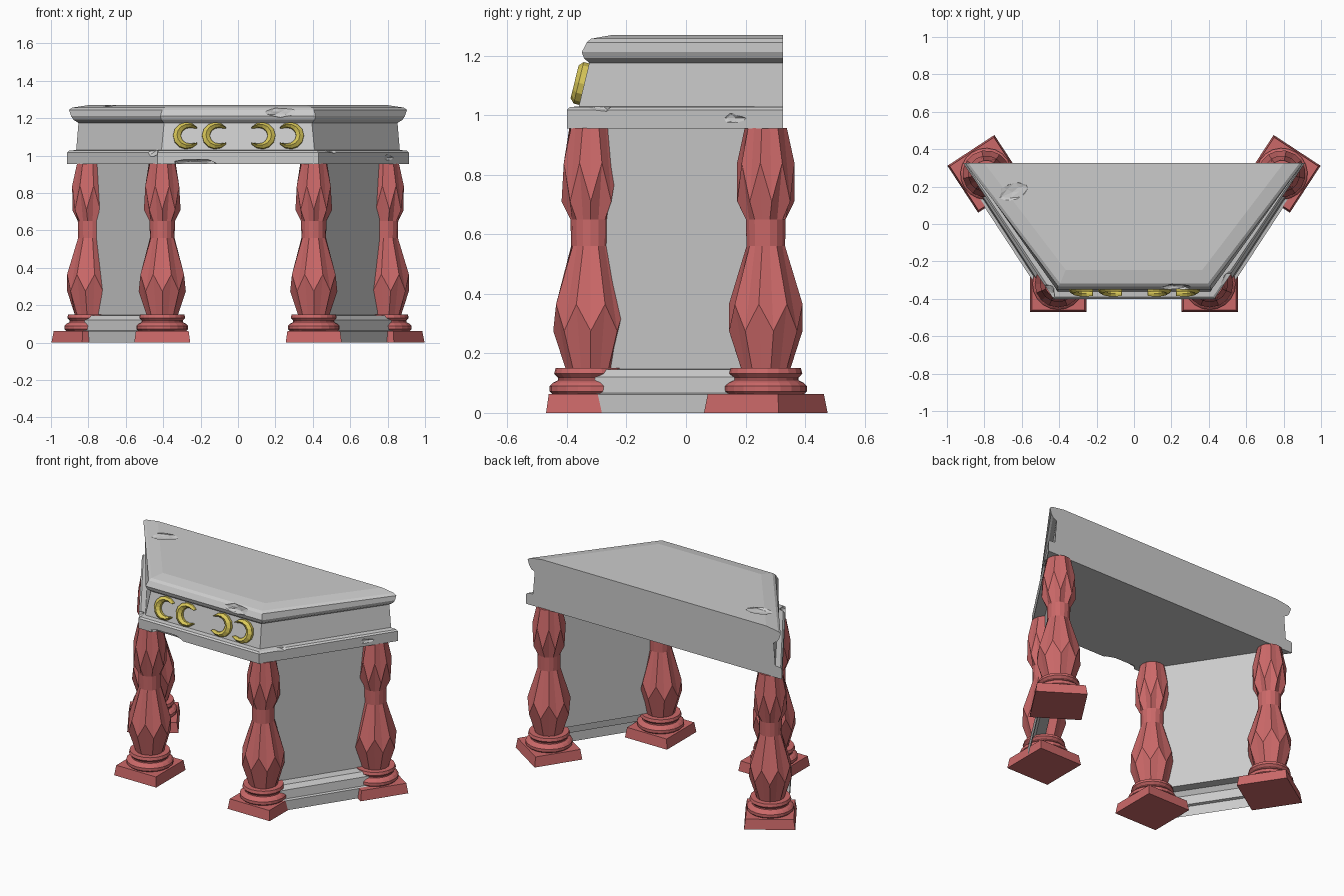
import bpy, bmesh, math, random
from mathutils import Vector, Matrix

if "Cube" in bpy.data.objects:
    bpy.data.objects.remove(bpy.data.objects["Cube"])

random.seed(4)


def material(name, rgb):
    m = bpy.data.materials.new(name)
    m.diffuse_color = (*rgb, 1)
    m.use_nodes = True
    m.node_tree.nodes["Principled BSDF"].inputs["Base Color"].default_value = m.diffuse_color
    return m


RED = material("red_stone", (0.6, 0.14, 0.14))
GOLD = material("gold", (0.7, 0.58, 0.1))


def add_object(name, bm, mat=None):
    bmesh.ops.recalc_face_normals(bm, faces=bm.faces)
    me = bpy.data.meshes.new(name)
    bm.to_mesh(me)
    bm.free()
    if mat:
        me.materials.append(mat)
    ob = bpy.data.objects.new(name, me)
    bpy.context.collection.objects.link(ob)
    return ob


def loft(bm, rings, closed=True, caps=True):
    """Bridge rings of equal point count."""
    vs = [[bm.verts.new(p) for p in r] for r in rings]
    n = len(vs[0])
    for a, b in zip(vs, vs[1:]):
        for i in range(n if closed else n - 1):
            j = (i + 1) % n
            bm.faces.new((a[i], a[j], b[j], b[i]))
    if caps:
        bm.faces.new(vs[0])
        bm.faces.new(vs[-1])


def circle(z, r, n=16, zig=0.0):
    """Ring whose alternate points drop or rise, giving diamond facets."""
    return [(r * math.cos(math.tau * i / n), r * math.sin(math.tau * i / n),
             z + (zig if i % 2 else -zig)) for i in range(n)]


# Entablature: trapezoid rings (z, front corner x, front y, back corner x)
BACK = 0.325
profile = [(0.955, 0.43, -0.40, 0.913), (1.018, 0.43, -0.40, 0.913),
           (1.027, 0.422, -0.39, 0.903), (1.03, 0.409, -0.36, 0.865),
           (1.175, 0.395, -0.325, 0.853), (1.192, 0.41, -0.343, 0.88),
           (1.212, 0.415, -0.35, 0.893), (1.245, 0.405, -0.333, 0.903),
           (1.257, 0.395, -0.318, 0.885), (1.27, 0.365, -0.245, 0.80)]
bm = bmesh.new()
loft(bm, [[(-c, f, z), (c, f, z), (b, BACK, z), (-b, BACK, z)] for z, c, f, b in profile])
canopy = add_object("canopy_slab", bm)

# Chipped stone: rough lumps cut from the slab (centre, radii, turn)
chips = [((-0.24, -0.41, 0.955), (0.12, 0.05, 0.028), 0),
         ((0.23, -0.345, 1.235), (0.10, 0.025, 0.03), 0),
         ((-0.47, -0.37, 1.02), (0.06, 0.05, 0.03), -0.5),
         ((0.51, -0.30, 1.03), (0.07, 0.035, 0.018), 0.98),
         ((0.815, 0.155, 0.99), (0.055, 0.02, 0.025), 0.98),
         ((-0.65, 0.17, 1.272), (0.11, 0.045, 0.014), 0.4)]
bm = bmesh.new()
for c, r, a in chips:
    m = Matrix.Translation(c) @ Matrix.Rotation(a, 4, 'Z') @ Matrix.Diagonal((*r, 1))
    lump = bmesh.ops.create_icosphere(bm, subdivisions=2, radius=1, matrix=m)["verts"]
    for v in lump:
        v.co = Vector(c) + (v.co - Vector(c)) * random.uniform(0.75, 1.2)
cutter = add_object("chip_cutter", bm)
cutter.hide_render = True
mod = canopy.modifiers.new("chips", 'BOOLEAN')
mod.object, mod.operation, mod.solver = cutter, 'DIFFERENCE', 'EXACT'
dg = bpy.context.evaluated_depsgraph_get()
carved = bpy.data.meshes.new_from_object(canopy.evaluated_get(dg))
canopy.modifiers.clear()
canopy.data = carved
bpy.data.objects.remove(cutter)

# Columns: square plinth, turned base, faceted shaft
bm = bmesh.new()
loft(bm, [[(s * x, s * y, z) for x, y in ((-1, -1), (1, -1), (1, 1), (-1, 1))]
          for z, s in ((0, 0.15), (0.063, 0.141))])
loft(bm, [circle(z, r, 20) for z, r in
          ((0.06, 0.125), (0.072, 0.138), (0.09, 0.138), (0.102, 0.126), (0.11, 0.11),
           (0.118, 0.11), (0.132, 0.123), (0.15, 0.118), (0.15, 0.08))])
loft(bm, [circle(z, r, 16, d) for z, r, d in
          ((0.148, 0.084, 0), (0.32, 0.126, 0.045), (0.56, 0.066, 0), (0.65, 0.068, 0),
           (0.775, 0.098, 0.065), (0.957, 0.072, 0))])
column = add_object("front_column_right", bm, RED)

FRONT, REAR = Vector((0.405, -0.32, 0)), Vector((0.79, 0.268, 0))
run = (REAR - FRONT).normalized()
angle = math.atan2(run.y, run.x)
column.location = FRONT
for name, p, side, turn in (("front_column_left", FRONT, -1, 0),
                            ("back_column_right", REAR, 1, angle),
                            ("back_column_left", REAR, -1, -angle)):
    ob = bpy.data.objects.new(name, column.data)
    ob.location = (p.x * side, p.y, 0)
    ob.rotation_euler.z = turn
    bpy.context.collection.objects.link(ob)

# Side walls: thin panels with a stepped base on the outer face
out = Vector((run.y, -run.x, 0))
steps = [(0.105, 0), (0.105, 0.062), (0.088, 0.066), (0.082, 0.12), (0.06, 0.145),
         (0.004, 0.147), (0.004, 0.957)]
for side, name in ((1, "side_wall_right"), (-1, "side_wall_left")):
    bm = bmesh.new()
    rings = []
    for p in (FRONT, REAR):
        pts = [p + out * o + Vector((0, 0, z)) for o, z in steps]
        rings.append([(q.x * side, q.y, q.z) for q in pts])
    loft(bm, rings, closed=False, caps=False)
    add_object(name, bm)

# Gold crescents on the front panel
for k, (x, side) in enumerate(((-0.275, 1), (-0.12, 1), (0.128, -1), (0.28, -1))):
    bm = bmesh.new()
    rings = []
    count = 10
    for i in range(count + 1):
        t = i / count
        a = math.radians(38 + 284 * t)
        w = 0.006 + 0.036 * math.sin(math.pi * t) ** 0.7
        section = ((0.072, 0.01), (0.072, -0.016), (0.072 - w / 2, -0.03),
                   (0.072 - w, -0.016), (0.072 - w, 0.01))
        rings.append([(side * r * math.cos(a), y, r * math.sin(a)) for r, y in section])
    loft(bm, rings)
    ob = add_object(f"crescent_{k + 1}", bm, GOLD)
    ob.location = (x, -0.345, 1.105)
    ob.rotation_euler.x = -0.24
